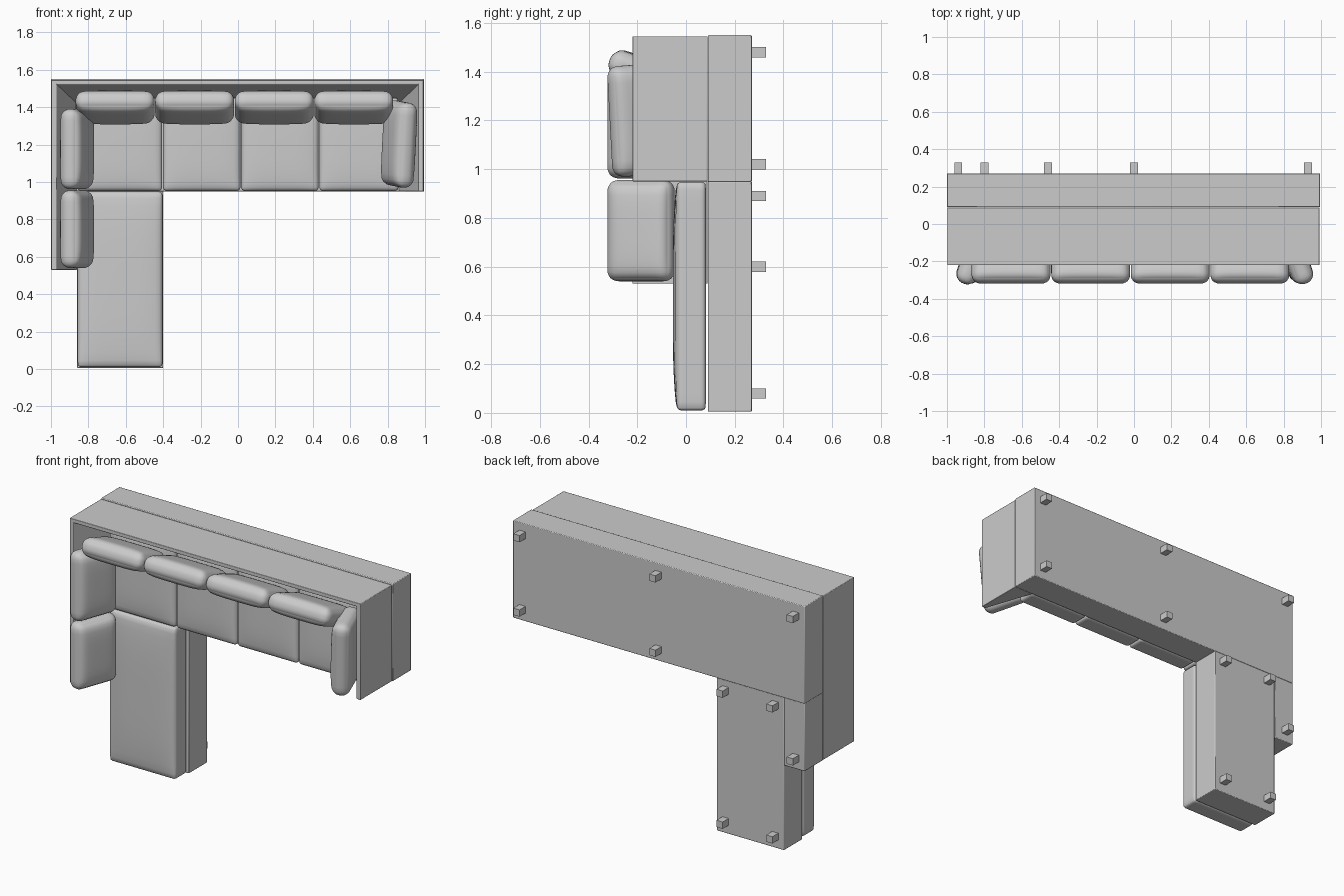
import bpy, bmesh, math
from mathutils import Vector, Matrix

if "Cube" in bpy.data.objects:
    bpy.data.objects.remove(bpy.data.objects["Cube"])


def make_object(name, bm, bevel=0.0):
    bmesh.ops.recalc_face_normals(bm, faces=bm.faces)
    me = bpy.data.meshes.new(name)
    bm.to_mesh(me)
    bm.free()
    ob = bpy.data.objects.new(name, me)
    bpy.context.collection.objects.link(ob)
    if bevel:
        m = ob.modifiers.new("edge", 'BEVEL')
        m.width, m.segments = bevel, 2
    bpy.context.view_layer.objects.active = ob
    ob.select_set(True)
    bpy.ops.object.shade_smooth_by_angle(angle=math.radians(35))
    ob.select_set(False)
    return ob


def box(name, lo, hi, bevel=0.004):
    lo, hi = Vector(lo), Vector(hi)
    bm = bmesh.new()
    bmesh.ops.create_cube(bm, size=1)
    for v in bm.verts:
        v.co = (lo + hi) / 2 + v.co * (hi - lo)
    return make_object(name, bm, bevel)


def prism(name, profile, sweep):
    bm = bmesh.new()
    face = bm.faces.new([bm.verts.new(p) for p in profile])
    ext = bmesh.ops.extrude_face_region(bm, geom=[face])
    verts = [g for g in ext["geom"] if isinstance(g, bmesh.types.BMVert)]
    bmesh.ops.translate(bm, verts=verts, vec=sweep)
    return make_object(name, bm, 0.003)


def cushion(name, lo, hi, axis, r, puff_lo, puff_hi, rot=Matrix()):
    """Rounded box, puffed along the thickness axis and rotated about its centre."""
    lo, hi = Vector(lo), Vector(hi)
    half, mid = (hi - lo) / 2, (lo + hi) / 2
    u, w = [i for i in range(3) if i != axis]
    bm = bmesh.new()
    bmesh.ops.create_cube(bm, size=2)
    bmesh.ops.subdivide_edges(bm, edges=bm.edges[:], cuts=15, use_grid_fill=True)
    for v in bm.verts:
        p = Vector([math.sin(c * math.pi / 2) for c in v.co])
        q = Vector([p[i] * half[i] for i in range(3)])
        core = Vector([max(-half[i] + r, min(half[i] - r, q[i])) for i in range(3)])
        q = core + (q - core).normalized() * r
        amount = puff_hi if p[axis] > 0 else puff_lo
        q[axis] += amount * p[axis] * (1 - p[u] ** 4) * (1 - p[w] ** 4)
        v.co = mid + rot.to_3x3() @ q
    return make_object(name, bm)


# Base of the long run, the arm base and the chaise base
box("main_base", (-1, 0.09, 0.948), (0.995, 0.27, 1.55))
box("left_arm_base", (-1, 0.09, 0.53), (-0.86, 0.27, 0.95))
box("chaise_base", (-0.86, 0.09, 0.005), (-0.4, 0.27, 0.95))

# Tapered back and arms, thin along the upper rim
T, B = -0.22, 0.088
prism("back_panel", [(-0.998, T, 1.545), (-0.998, T, 1.522), (-0.998, B, 1.42), (-0.998, B, 1.545)], (1.99, 0, 0))
prism("left_arm", [(-0.998, T, 0.53), (-0.97, T, 0.53), (-0.862, B, 0.53), (-0.998, B, 0.53)], (0, 0, 1.015))
prism("right_arm", [(0.992, T, 0.95), (0.965, T, 0.95), (0.86, B, 0.95), (0.992, B, 0.95)], (0, 0, 0.595))

# Seat cushions
seams = [-0.86, -0.403, 0.015, 0.433, 0.86]
for i in range(4):
    cushion(f"seat_cushion_{i + 1}", (seams[i] + 0.002, -0.038, 0.952), (seams[i + 1] - 0.002, 0.085, 1.45),
            1, 0.02, 0.014, 0)
cushion("chaise_cushion", (-0.858, -0.038, 0.01), (-0.403, 0.082, 0.948), 1, 0.02, 0.016, 0)

# Leaning back cushions
lean = math.radians(20)
for i in range(4):
    x = -0.87 + i * 0.4255
    cushion(f"back_cushion_{i + 1}", (x + 0.002, -0.322, 1.35), (x + 0.4235, -0.042, 1.45),
            2, 0.045, 0.016, 0.01, Matrix.Rotation(-lean, 4, 'X'))

# Leaning arm cushions
left_rot = Matrix.Rotation(-lean, 4, 'Z')
cushion("left_cushion_front", (-0.912, -0.327, 0.54), (-0.812, -0.042, 0.955), 0, 0.045, 0.01, 0.016, left_rot)
cushion("left_cushion_rear", (-0.912, -0.327, 0.962), (-0.812, -0.042, 1.39), 0, 0.045, 0.01, 0.016, left_rot)
right_rot = Matrix.Rotation(math.radians(3), 4, 'X') @ Matrix.Rotation(math.radians(3), 4, 'Y') @ Matrix.Rotation(lean, 4, 'Z')
cushion("right_cushion", (0.813, -0.317, 0.975), (0.913, -0.037, 1.43), 0, 0.045, 0.016, 0.01, right_rot)

# Small square legs
legs = [(x, z) for x in (0, 0.93) for z in (1.02, 1.48)] + [(-0.94, 1.48), (-0.94, 0.6)]
legs += [(x, z) for x in (-0.8, -0.46) for z in (0.08, 0.89)]
for i, (x, z) in enumerate(legs):
    box(f"leg_{i + 1}", (x - 0.021, 0.265, z - 0.021), (x + 0.021, 0.328, z + 0.021), 0)
